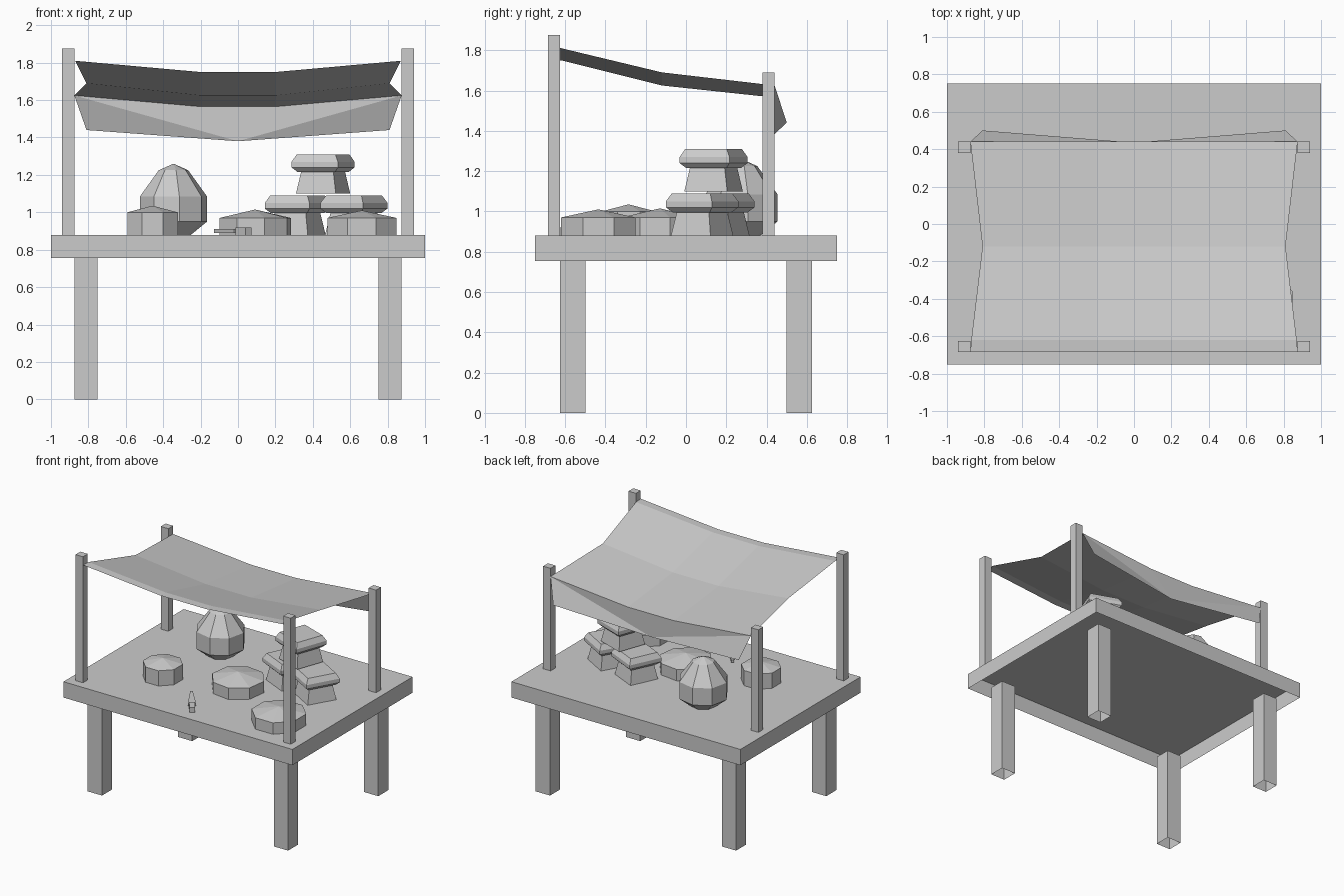
import bpy, bmesh, math
from mathutils import Matrix, Vector

cube = bpy.data.objects.get("Cube")
if cube:
    bpy.data.objects.remove(cube, do_unlink=True)

grey = bpy.data.materials.new("plain_grey")
grey.use_nodes = True
colour = (0.6, 0.6, 0.6, 1)
grey.diffuse_color = colour
grey.node_tree.nodes["Principled BSDF"].inputs["Base Color"].default_value = colour


def finish(name, bm, fix_normals=True):
    if fix_normals:
        bmesh.ops.recalc_face_normals(bm, faces=bm.faces)
    mesh = bpy.data.meshes.new(name)
    bm.to_mesh(mesh)
    bm.free()
    mesh.materials.append(grey)
    obj = bpy.data.objects.new(name, mesh)
    bpy.context.collection.objects.link(obj)
    return obj


def box(name, low, high, open_bottom=False):
    low, high = Vector(low), Vector(high)
    bm = bmesh.new()
    bmesh.ops.create_cube(bm, size=1, matrix=Matrix.Translation((low + high) / 2)
                          @ Matrix.Diagonal((*(high - low), 1)))
    if open_bottom:
        bm.normal_update()
        down = [f for f in bm.faces if f.normal.z < -0.9]
        bmesh.ops.delete(bm, geom=down, context='FACES')
    return finish(name, bm, not open_bottom)


def turned(name, centre, profile, sides, degrees):
    """Stack rings of (radius, height); radius zero closes to a point."""
    bm = bmesh.new()
    cx, cy, cz = centre
    angle = math.radians(degrees)
    rings = []
    for r, h in profile:
        count = sides if r else 1
        rings.append([bm.verts.new((cx + r * math.cos(angle + math.tau * i / sides),
                                    cy + r * math.sin(angle + math.tau * i / sides),
                                    cz + h)) for i in range(count)])
    for a, b in zip(rings, rings[1:]):
        for i in range(sides):
            j = (i + 1) % sides
            if len(b) == 1:
                bm.faces.new((a[i], a[j], b[0]))
            else:
                bm.faces.new((a[i], a[j], b[j], b[i]))
    bm.faces.new(rings[0][::-1])
    if len(rings[-1]) > 1:
        bm.faces.new(rings[-1])
    return finish(name, bm)


# Table: the top is a shell, hollow underneath
TOP = 0.88
box("table_top", (-1, -0.75, 0.755), (1, 0.75, TOP), True)
for side, s in (("left", 1), ("right", -1)):
    xs = sorted((0.75 * s, 0.875 * s))
    ps = sorted((0.875 * s, 0.94 * s))
    for end, leg_y, post_y, height in (("front", -0.625, -0.685, 1.875),
                                       ("back", 0.5, 0.38, 1.69)):
        box(f"{end}_{side}_leg", (xs[0], leg_y, 0), (xs[1], leg_y + 0.125, 0.755), True)
        box(f"{end}_{side}_post", (ps[0], post_y, TOP), (ps[1], post_y + 0.06, height), True)

# Sagging cloth canopy with a hanging back flap
bm = bmesh.new()
rows = []
for y, half, edge_z, mid_z in ((-0.685, 0.875, 1.81, 1.75), (-0.62, 0.87, 1.81, 1.75),
                               (-0.12, 0.81, 1.69, 1.625), (0.44, 0.875, 1.625, 1.565)):
    rows.append([bm.verts.new(p) for p in ((-half, y, edge_z), (-0.2, y, mid_z),
                                           (0.2, y, mid_z), (half, y, edge_z))])
for a, b in zip(rows, rows[1:]):
    for i in range(3):
        bm.faces.new((a[i], a[i + 1], b[i + 1], b[i]))
back = rows[-1]
tip = bm.verts.new((0, 0.435, 1.38))
right_tip = bm.verts.new((-0.81, 0.5, 1.44))
left_tip = bm.verts.new((0.81, 0.5, 1.44))
for tri in ((back[0], tip, right_tip), (back[0], back[1], tip), (back[1], back[2], tip),
            (back[2], back[3], tip), (back[3], left_tip, tip)):
    bm.faces.new(tri)
canopy = finish("canopy", bm)
if canopy.data.polygons[0].normal.z < 0:
    canopy.data.flip_normals()

# Round jar
turned("jar", (-0.345, 0.275, TOP),
       ((0.095, 0), (0.182, 0.07), (0.182, 0.205), (0.08, 0.345), (0, 0.38)), 8, 10)

# Low baskets with shallow domed tops
for name, x, y, r, h, peak, turn in (
        ("right_basket", -0.457, -0.285, 0.146, 0.12, 0.155, 22.5),
        ("middle_basket", 0.092, -0.13, 0.197, 0.09, 0.135, 15),
        ("left_basket", 0.662, -0.435, 0.2, 0.09, 0.13, 22.5)):
    turned(name, (x, y, TOP), ((r, 0), (r, h), (0, peak)), 8, turn)

# Tied sacks, two on the table and one on top
sack = ((0.16, 0), (0.13, 0.115), (0.15, 0.115), (0.186, 0.14), (0.186, 0.17), (0.155, 0.21))
for name, x, y, z, turn in (("lower_right_sack", 0.318, 0.165, TOP, 20),
                            ("lower_left_sack", 0.62, 0.08, TOP, 15),
                            ("upper_sack", 0.455, 0.137, 1.1, 25)):
    turned(name, (x, y, z), sack, 4, turn)

# Small knife lying on the table, pointing back
place = Matrix.Translation((0.055, -0.65, TOP)) @ Matrix.Rotation(math.radians(36), 4, 'Z')
handle = box("knife_handle", (-0.02, 0, 0), (0.02, 0.09, 0.04))
handle.data.transform(place)
blade = box("knife_blade", (-0.03, 0.09, 0.01), (0.03, 0.3, 0.03))
for v in blade.data.vertices:
    if v.co.y > 0.2:
        v.co.x *= 0.3
blade.data.transform(place)
